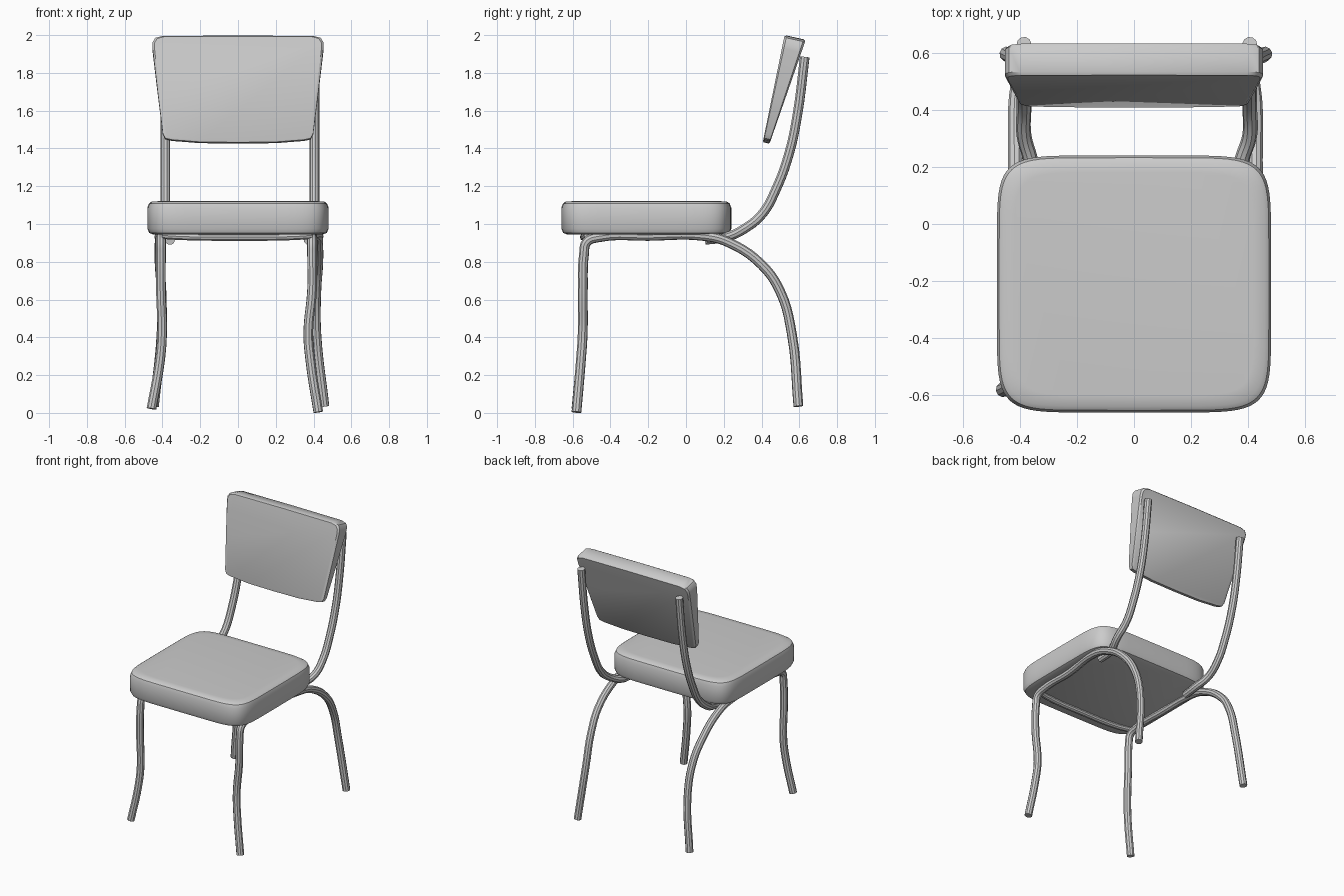
import bpy, bmesh, math
from mathutils import Vector

if "Cube" in bpy.data.objects:
    bpy.data.objects.remove(bpy.data.objects["Cube"])


def finish(obj, angle=35):
    bpy.ops.object.select_all(action='DESELECT')
    obj.select_set(True)
    bpy.context.view_layer.objects.active = obj
    if obj.type == 'CURVE':
        bpy.ops.object.convert(target='MESH')
    bpy.ops.object.shade_smooth_by_angle(angle=math.radians(angle))


def mesh_object(name, bm):
    bmesh.ops.recalc_face_normals(bm, faces=bm.faces)
    me = bpy.data.meshes.new(name)
    bm.to_mesh(me)
    bm.free()
    obj = bpy.data.objects.new(name, me)
    bpy.context.collection.objects.link(obj)
    return obj


def tube(name, points, radius=0.026):
    cu = bpy.data.curves.new(name, 'CURVE')
    cu.dimensions = '3D'
    cu.bevel_depth = radius
    cu.bevel_resolution = 3
    cu.resolution_u = 5
    cu.use_fill_caps = True
    sp = cu.splines.new('BEZIER')
    sp.bezier_points.add(len(points) - 1)
    for bp, p in zip(sp.bezier_points, points):
        bp.co = p
        bp.handle_left_type = bp.handle_right_type = 'AUTO'
    obj = bpy.data.objects.new(name, cu)
    bpy.context.collection.objects.link(obj)
    finish(obj)


# Seat cushion: stacked superellipse rings
bm = bmesh.new()
rings = []
for inset, z in [(0.03, 0.945), (0.01, 0.953), (0, 0.975), (0, 1.085),
                 (0.008, 1.108), (0.022, 1.118), (0.06, 1.121)]:
    ring = []
    for i in range(64):
        a = 2 * math.pi * i / 64
        c, s = math.cos(a), math.sin(a)
        e = 2 / 7
        ring.append(bm.verts.new((
            (0.48 - inset) * math.copysign(abs(c) ** e, c),
            -0.21 + (0.45 - inset) * math.copysign(abs(s) ** e, s), z)))
    rings.append(ring)
for lo, hi in zip(rings, rings[1:]):
    for i in range(64):
        j = (i + 1) % 64
        bm.faces.new((lo[i], lo[j], hi[j], hi[i]))
bm.faces.new(rings[0])
bm.faces.new(rings[-1])
finish(mesh_object("seat", bm))

# Backrest: wedge lofted from a front outline, thick at the top
outline = [(0, 1.433), (0.20, 1.435), (0.35, 1.447), (0.385, 1.455),
           (0.398, 1.48), (0.425, 1.70), (0.452, 1.93), (0.452, 1.965),
           (0.438, 1.988), (0.40, 1.998), (0, 2.0)]
outline += [(-x, z) for x, z in outline[-2:0:-1]]
bm = bmesh.new()
rings = []
for depth, shrink in [(0, 0.977), (0.1, 1), (0.9, 1), (1, 0.977)]:
    ring = []
    for x, z in outline:
        zz = 1.72 + (z - 1.72) * shrink
        t = (zz - 1.435) / 0.565
        thick = 0.036 + 0.076 * t
        ring.append(bm.verts.new((x * shrink, 0.407 + 0.115 * t + depth * thick,
                                  zz - 0.22 * depth * thick)))
    rings.append(ring)
n = len(outline)
for lo, hi in zip(rings, rings[1:]):
    for i in range(n):
        j = (i + 1) % n
        bm.faces.new((lo[i], lo[j], hi[j], hi[i]))
bm.faces.new(rings[0])
bm.faces.new(rings[-1])
finish(mesh_object("backrest", bm))

# Leg frames: front leg, seat rail and swept rear leg in one bent tube per side
# side: foot x, knee x, front top x, rear top x, rear knee x, rear foot x, foot z
sides = {"left": (-0.458, -0.402, -0.408, -0.415, -0.405, -0.445, 0.022),
         "right": (0.425, 0.372, 0.392, 0.425, 0.415, 0.458, 0.004)}
for side, (fx, kx, tx, rx, rk, rf, fz) in sides.items():
    tube("leg_frame_" + side, [
        (fx, -0.58, fz), (kx - 0.012 * (1 if kx < 0 else -1), -0.557, 0.27),
        (kx, -0.547, 0.42), (tx, -0.546, 0.65), (tx, -0.54, 0.84),
        (tx, -0.525, 0.905), (tx, -0.46, 0.93), (tx, -0.2, 0.937),
        (rx, 0.1, 0.936), (rx, 0.22, 0.905), (rx, 0.40, 0.785),
        (rk, 0.50, 0.64), (rk, 0.56, 0.42), (rf, 0.595, 0.035)])

# Back uprights, tucked under the seat at the lower end
for side, ox, ix in [("left", -0.385, -0.36), ("right", 0.405, 0.375)]:
    tube("back_upright_" + side, [
        (ix, 0.10, 0.915), (ix, 0.21, 0.93), (ox, 0.31, 0.975),
        (ox, 0.405, 1.055), (ox, 0.475, 1.18), (ox, 0.545, 1.37),
        (ox, 0.59, 1.58), (ox, 0.629, 1.885)])

# Front crossbar under the seat
tube("front_crossbar", [(-0.40, -0.52, 0.94), (-0.3, -0.535, 0.934),
                        (0, -0.54, 0.93), (0.3, -0.535, 0.934),
                        (0.39, -0.52, 0.94)], 0.02)
